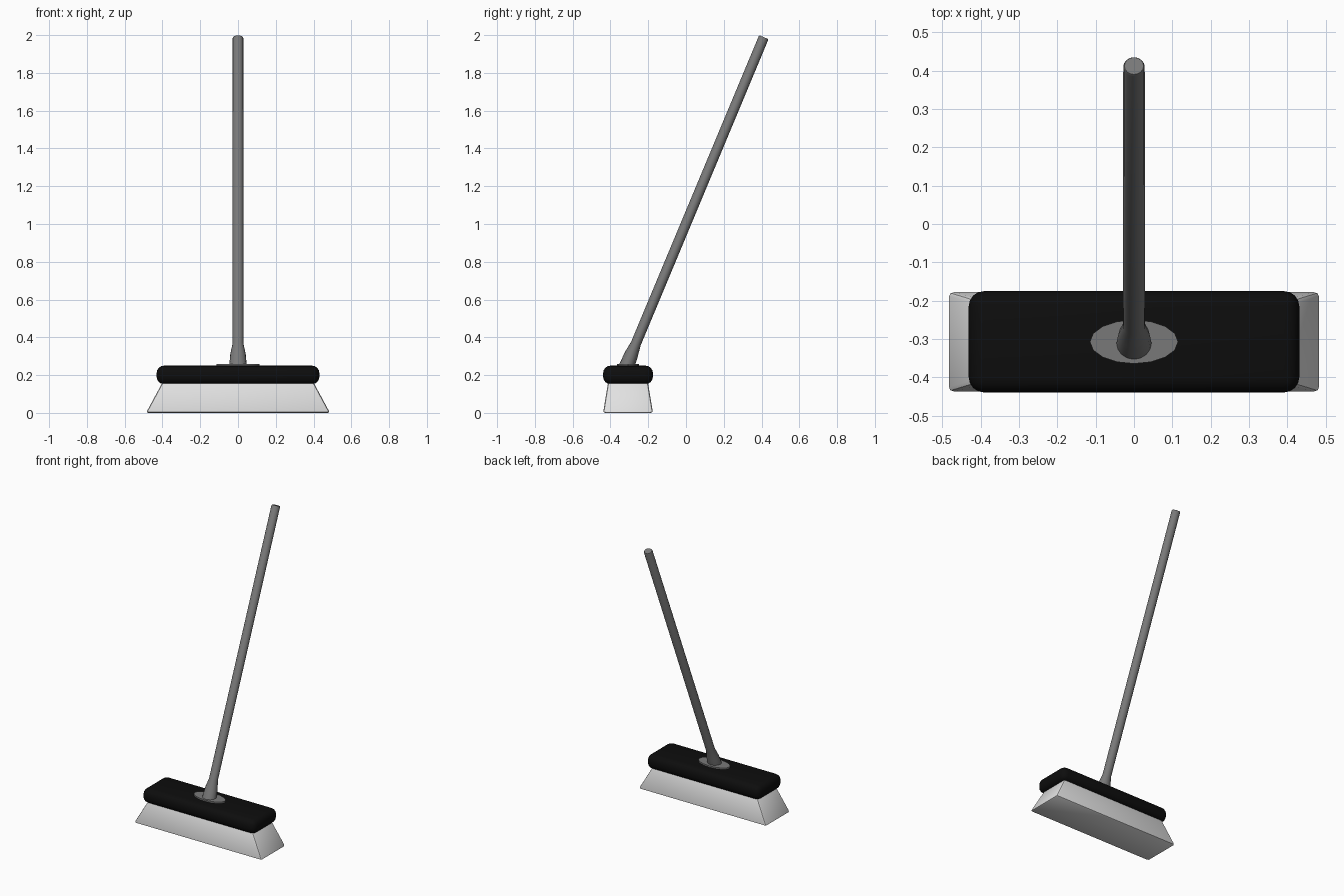
import bpy, bmesh
from math import cos, sin, tau
from mathutils import Vector

if "Cube" in bpy.data.objects:
    bpy.data.objects.remove(bpy.data.objects["Cube"])


def material(name, rgb):
    m = bpy.data.materials.new(name)
    m.use_nodes = True
    m.diffuse_color = (*rgb, 1)
    bsdf = next(n for n in m.node_tree.nodes if n.type == "BSDF_PRINCIPLED")
    bsdf.inputs["Base Color"].default_value = (*rgb, 1)
    return m


black = material("black plastic", (0.004, 0.004, 0.004))
grey = material("grey metal", (0.19, 0.19, 0.19))
pale = material("pale bristle", (0.75, 0.75, 0.75))

HEAD_Y = -0.307


def loft(name, rings, mat, bevel=0, segments=1):
    """Skin a stack of closed rings, cap both ends, optionally bevel."""
    bm = bmesh.new()
    loops = [[bm.verts.new(p) for p in ring] for ring in rings]
    n = len(loops[0])
    for low, high in zip(loops, loops[1:]):
        for i in range(n):
            j = (i + 1) % n
            bm.faces.new((low[i], low[j], high[j], high[i]))
    bm.faces.new(loops[0][::-1])
    bm.faces.new(loops[-1])
    if bevel:
        bmesh.ops.bevel(bm, geom=bm.edges[:], offset=bevel, segments=segments,
                        profile=0.5, affect="EDGES")
    bmesh.ops.recalc_face_normals(bm, faces=bm.faces[:])
    mesh = bpy.data.meshes.new(name)
    bm.to_mesh(mesh)
    bm.free()
    mesh.materials.append(mat)
    obj = bpy.data.objects.new(name, mesh)
    bpy.context.collection.objects.link(obj)
    bpy.ops.object.select_all(action="DESELECT")
    obj.select_set(True)
    bpy.context.view_layer.objects.active = obj
    bpy.ops.object.shade_smooth_by_angle(angle=0.6)
    return obj


def rectangle(hx, hy, z):
    return [(sx * hx, HEAD_Y + sy * hy, z)
            for sx, sy in ((-1, -1), (1, -1), (1, 1), (-1, 1))]


def ellipse(centre, u, v, sides=16):
    return [Vector(centre) + u * cos(tau * i / sides) + v * sin(tau * i / sides)
            for i in range(sides)]


# Flared bristle block and rounded head
loft("bristles", [rectangle(0.487, 0.132, 0), rectangle(0.395, 0.104, 0.17)],
     pale, 0.012, 2)
loft("head", [rectangle(0.431, 0.132, 0.152), rectangle(0.431, 0.132, 0.25)],
     black, 0.04, 4)

# Oval mounting plate
X, Y = Vector((1, 0, 0)), Vector((0, 1, 0))
loft("mounting_plate", [ellipse((0, HEAD_Y, z), X * 0.115, Y * 0.057)
                        for z in (0.245, 0.26)], grey)

# Leaning handle with a flared socket that meets the plate level
foot = Vector((0, -0.312, 0.255))
top = Vector((0, 0.412, 1.989))
axis = (top - foot).normalized()
across = axis.cross(X)
neck = foot + axis * 0.12
rings = [ellipse(foot, X * 0.046, Y * 0.043),
         ellipse(foot + axis * 0.06, X * 0.041, across * 0.036),
         ellipse(neck, X * 0.029, across * 0.027),
         ellipse(top - axis * 0.006, X * 0.028, across * 0.027),
         ellipse(top, X * 0.025, across * 0.024)]
loft("handle", rings, grey)
